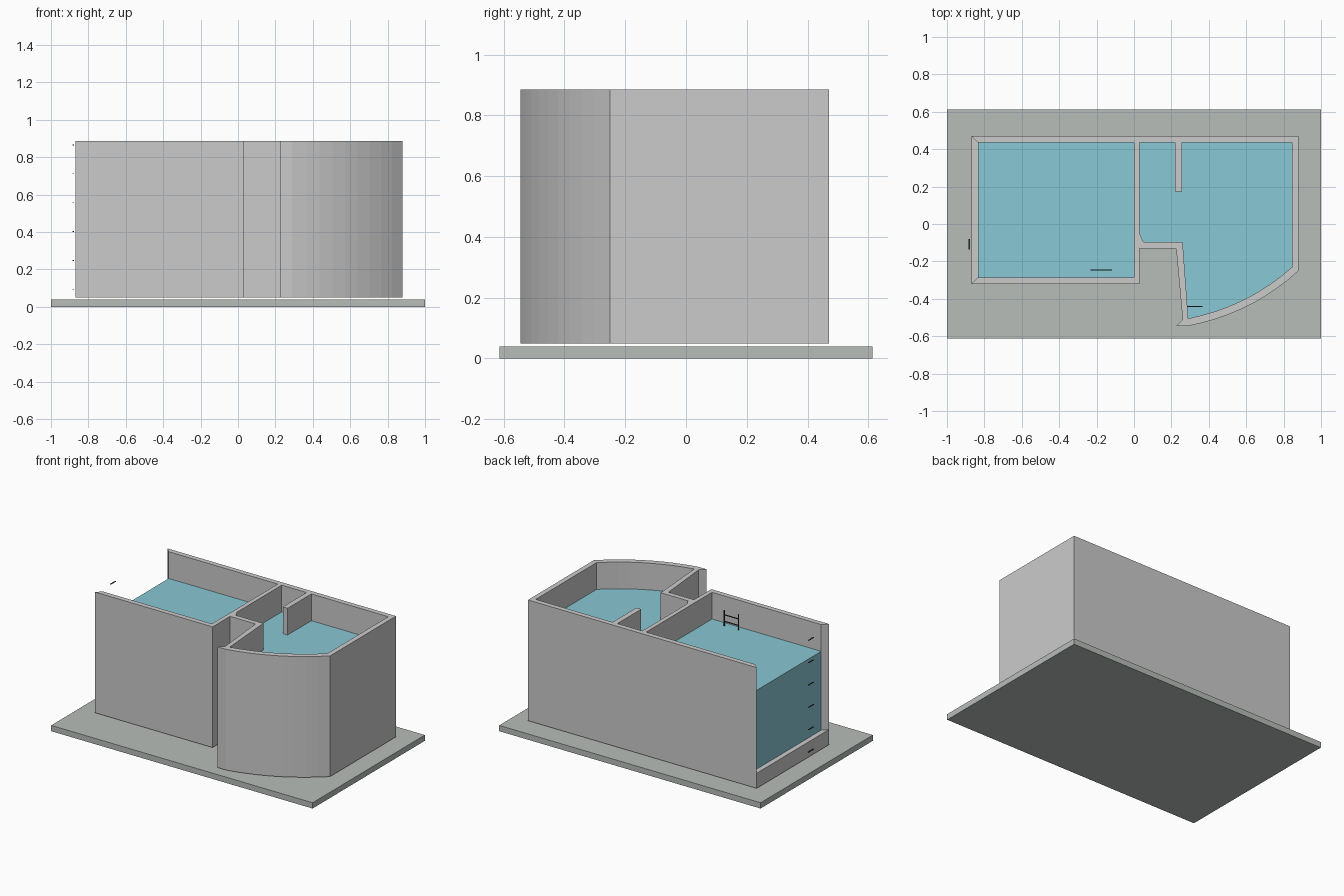
import bpy, bmesh
from mathutils import Vector

if "Cube" in bpy.data.objects:
    bpy.data.objects.remove(bpy.data.objects["Cube"])

Z0, Z1, WATER = 0.05, 0.885, 0.70


def material(name, color):
    m = bpy.data.materials.new(name)
    m.diffuse_color = (*color, 1)
    m.use_nodes = True
    m.node_tree.nodes["Principled BSDF"].inputs["Base Color"].default_value = m.diffuse_color
    return m


blue = material("water_blue", (0.25, 0.58, 0.66))
stone = material("slab_grey", (0.48, 0.51, 0.49))
dark = material("dark_metal", (0.05, 0.05, 0.05))


def prism(name, outline, z0=Z0, z1=Z1, mat=None):
    """Extrude a plan outline between two heights."""
    bm = bmesh.new()
    face = bm.faces.new([bm.verts.new((x, y, z0)) for x, y in outline])
    ext = bmesh.ops.extrude_face_region(bm, geom=[face])
    for v in ext["geom"]:
        if isinstance(v, bmesh.types.BMVert):
            v.co.z = z1
    bmesh.ops.recalc_face_normals(bm, faces=bm.faces)
    me = bpy.data.meshes.new(name)
    bm.to_mesh(me)
    bm.free()
    ob = bpy.data.objects.new(name, me)
    bpy.context.collection.objects.link(ob)
    if mat:
        me.materials.append(mat)
    return ob


def rect(x0, x1, y0, y1):
    return [(x0, y0), (x1, y0), (x1, y1), (x0, y1)]


def arc(a, c, b, n=9):
    a, b, c = Vector(a), Vector(b), Vector(c)
    pts = [a.lerp(c, i / n).lerp(c.lerp(b, i / n), i / n) for i in range(n + 1)]
    return [tuple(p) for p in pts]


# Ground slab
prism("base_slab", rect(-1, 1, -0.613, 0.613), 0, 0.04, stone)

# Straight walls, mitred at the open left end
prism("back_wall", [(-0.87, 0.47), (-0.835, 0.435), (0.845, 0.435), (0.88, 0.47)])
prism("front_left_wall", [(-0.87, -0.32), (0.03, -0.32), (0.0, -0.285), (-0.835, -0.285)])
prism("divider_wall", [(0, -0.285), (0.03, -0.32), (0.03, -0.13), (0.05, -0.095),
                       (0.03, -0.05), (0.03, 0.435), (0, 0.435)])
prism("short_link_wall", [(0.03, -0.13), (0.225, -0.13), (0.26, -0.095), (0.05, -0.095)])
prism("stub_wall", rect(0.22, 0.257, 0.175, 0.435))
prism("right_wall", [(0.88, 0.47), (0.845, 0.435), (0.845, -0.23), (0.88, -0.25)])

# Low sill below the open window on the left end
prism("window_sill_wall", [(-0.87, 0.47), (-0.87, -0.32), (-0.835, -0.285), (-0.835, 0.435)],
      Z0, 0.155)

# Slanted wall and curved front wall
outer = arc((0.29, -0.545), (0.63, -0.48), (0.88, -0.25))
inner = arc((0.29, -0.505), (0.61, -0.44), (0.845, -0.23))
prism("slanted_wall", [(0.225, -0.13), (0.26, -0.51), (0.29, -0.505), (0.26, -0.095)])
prism("curved_wall", [(0.26, -0.51), (0.225, -0.545)] + outer + inner[::-1])

# Water in both pools
prism("left_water", rect(-0.835, 0, -0.285, 0.435), Z0, WATER, blue)
prism("right_water", [(0.03, 0.435), (0.03, -0.05), (0.05, -0.095), (0.26, -0.095)]
      + inner + [(0.845, 0.435)], Z0, WATER, blue)

# Pool ladders
for side, x0, x1, y in (("left", -0.232, -0.118, -0.245), ("right", 0.27, 0.365, -0.442)):
    for i, x in enumerate((x0, x1 - 0.005)):
        prism(f"{side}_ladder_rail_{i}", rect(x, x + 0.005, y - 0.003, y + 0.003), 0.5, 0.81, dark)
    for i in range(6):
        z = 0.775 - i * 0.045
        prism(f"{side}_ladder_rung_{i}", rect(x0, x1, y - 0.003, y + 0.003), z, z + 0.005, dark)

# Depth marks on the left end
for i in range(6):
    z = 0.091 + i * 0.1545
    prism(f"depth_mark_{i}", rect(-0.884, -0.877, -0.137, -0.08), z, z + 0.004, dark)
